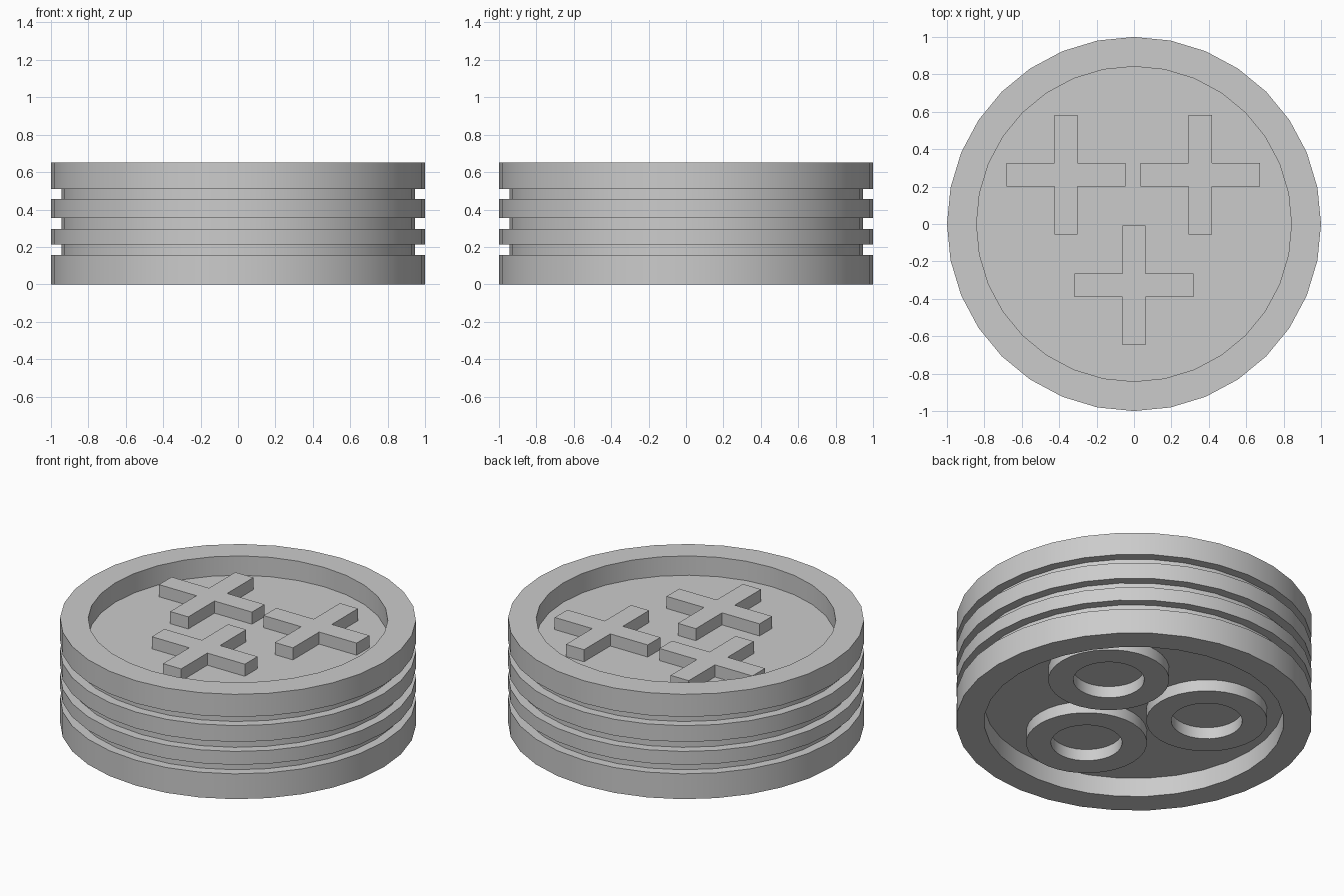
import bpy, bmesh, math

if "Cube" in bpy.data.objects:
    bpy.data.objects.remove(bpy.data.objects["Cube"], do_unlink=True)

GREY = (0.6, 0.6, 0.6, 1.0)
SIDES = 32
HEIGHT = 0.65
TOP_FLOOR, BOTTOM_FLOOR = 0.53, 0.118

mat = bpy.data.materials.new("plain grey")
mat.use_nodes = True
mat.diffuse_color = GREY
mat.node_tree.nodes["Principled BSDF"].inputs["Base Color"].default_value = GREY


def finish(bm, name, location=(0, 0, 0)):
    """Turn a bmesh into a named, coloured object with sharp edges kept."""
    bmesh.ops.recalc_face_normals(bm, faces=bm.faces)
    mesh = bpy.data.meshes.new(name)
    bm.to_mesh(mesh)
    bm.free()
    mesh.materials.append(mat)
    obj = bpy.data.objects.new(name, mesh)
    obj.location = location
    bpy.context.collection.objects.link(obj)
    bpy.ops.object.select_all(action='DESELECT')
    obj.select_set(True)
    bpy.context.view_layer.objects.active = obj
    bpy.ops.object.shade_smooth_by_angle(angle=math.radians(30))
    return obj


def lathe(name, profile, location=(0, 0, 0), closed=False):
    """Revolve (radius, z) points about z; an open profile ends in flat discs."""
    bm = bmesh.new()
    rings = []
    for r, z in profile:
        angles = [math.tau * i / SIDES for i in range(SIDES)]
        rings.append([bm.verts.new((r * math.cos(a), r * math.sin(a), z)) for a in angles])
    pairs = list(zip(rings, rings[1:]))
    if closed:
        pairs.append((rings[-1], rings[0]))
    else:
        bm.faces.new(rings[0])
        bm.faces.new(rings[-1])
    for low, high in pairs:
        for i in range(SIDES):
            j = (i + 1) % SIDES
            bm.faces.new((low[i], low[j], high[j], high[i]))
    return finish(bm, name, location)


def cross(name, location, half, arm, height):
    """Extrude a plus-shaped outline upward."""
    corner = [(half, -arm), (half, arm), (arm, arm)]
    outline = []
    for _ in range(4):
        outline += corner
        corner = [(-y, x) for x, y in corner]
    bm = bmesh.new()
    face = bm.faces.new([bm.verts.new((x, y, 0)) for x, y in outline])
    top = bmesh.ops.extrude_face_region(bm, geom=[face], use_keep_orig=True)
    verts = [g for g in top["geom"] if isinstance(g, bmesh.types.BMVert)]
    bmesh.ops.translate(bm, verts=verts, vec=(0, 0, height))
    return finish(bm, name, location)


# Grooved disc body, recessed on both sides
profile = [(0.842, BOTTOM_FLOOR), (0.842, 0), (1, 0)]
for low, high in ((0.157, 0.213), (0.296, 0.355), (0.456, 0.51)):
    profile += [(1, low), (0.945, low), (0.945, high), (1, high)]
profile += [(1, HEIGHT), (0.842, HEIGHT), (0.842, TOP_FLOOR)]
lathe("disc_body", profile)

# Raised crosses on the top floor
for side, x, y in (("left", 0.354, 0.263), ("right", -0.364, 0.263), ("front", 0, -0.327)):
    cross(side + "_cross", (x, y, TOP_FLOOR - 0.01), 0.319, 0.062, 0.085)

# Short sockets under the bottom floor
for side, degrees in (("left", 30), ("right", 150), ("front", -90)):
    a = math.radians(degrees)
    lathe(side + "_socket", [(0.2, 0.046), (0.34, 0.046), (0.34, 0.125), (0.2, 0.125)],
          (0.415 * math.cos(a), 0.415 * math.sin(a), 0), closed=True)
